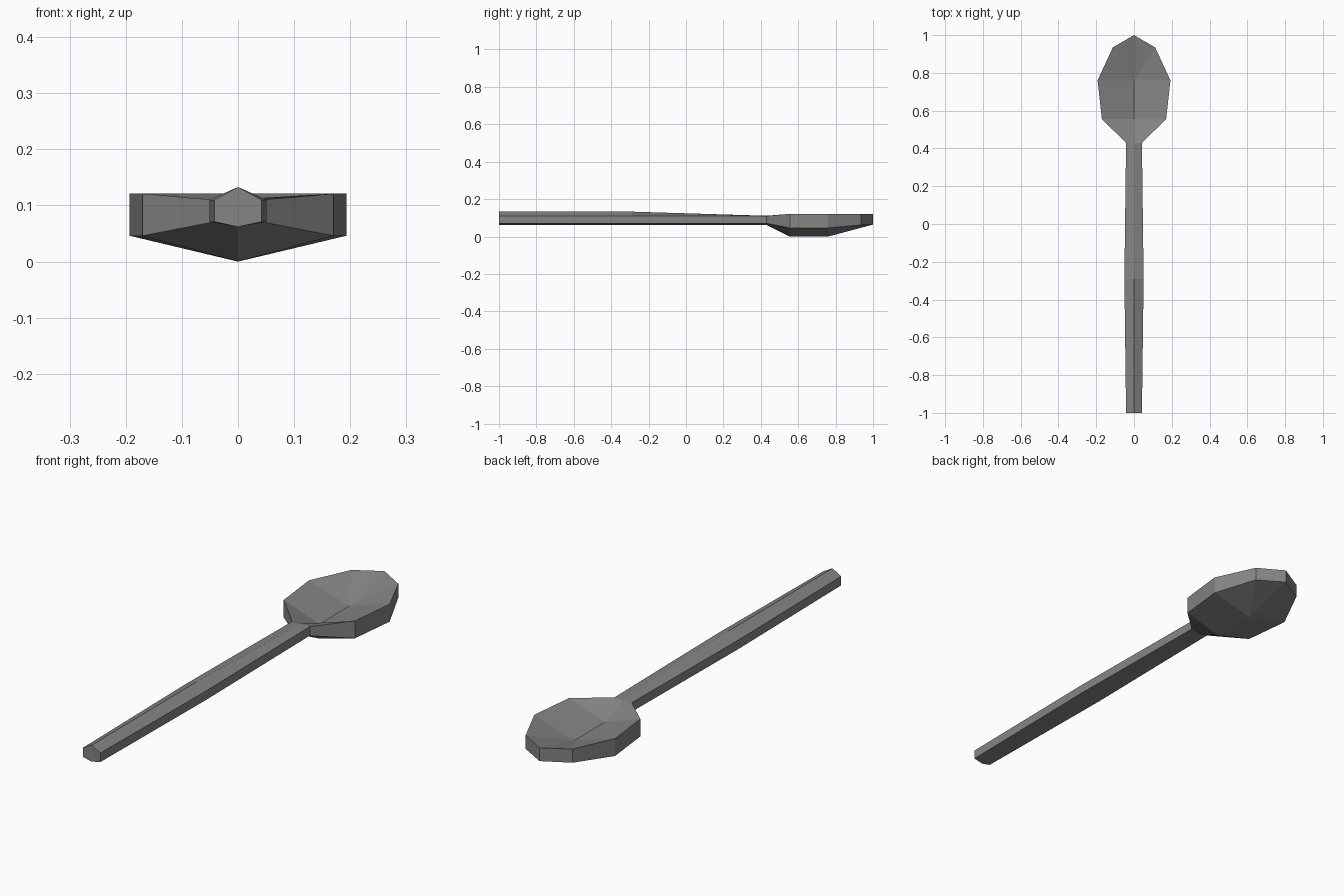
import bpy, bmesh

if "Cube" in bpy.data.objects:
    bpy.data.objects.remove(bpy.data.objects["Cube"])

steel = bpy.data.materials.new("dark grey metal")
steel.diffuse_color = (0.24, 0.23, 0.23, 1)
steel.use_nodes = True
steel.node_tree.nodes["Principled BSDF"].inputs["Base Color"].default_value = steel.diffuse_color


def ring(bm, y, half, top, high, low, bottom):
    """Six-sided cross-section: ridge or crease on top, walls, keel below."""
    pts = [(0, top), (half, high), (half, low), (0, bottom), (-half, low), (-half, high)]
    return [bm.verts.new((x, y, z)) for x, z in pts]


def loft(bm, stations):
    rings = [ring(bm, *s) for s in stations]
    for a, b in zip(rings, rings[1:]):
        for i in range(6):
            j = (i + 1) % 6
            bm.faces.new((a[i], a[j], b[j], b[i]))
    return rings


def finish(bm, name):
    bmesh.ops.recalc_face_normals(bm, faces=bm.faces)
    mesh = bpy.data.meshes.new(name)
    bm.to_mesh(mesh)
    bm.free()
    mesh.materials.append(steel)
    ob = bpy.data.objects.new(name, mesh)
    bpy.context.collection.objects.link(ob)


NECK = (0.43, 0.042, 0.111, 0.11, 0.071, 0.062)

# handle: hexagonal bar, widest near the middle, open where it meets the bowl
bm = bmesh.new()
rings = loft(bm, [(-1.0, 0.042, 0.133, 0.11, 0.071, 0.062),
                  (-0.29, 0.051, 0.133, 0.11, 0.071, 0.062),
                  NECK])
bm.faces.new(rings[0])
finish(bm, "handle")

# bowl: creased hollow on top, keeled underside
bm = bmesh.new()
rings = loft(bm, [NECK,
                  (0.555, 0.17, 0.062, 0.121, 0.046, 0.0),
                  (0.76, 0.193, 0.062, 0.121, 0.046, 0.0)])
crease, r_hi, r_lo, keel, l_lo, l_hi = rings[-1]

# bowl nose: faces fan out from the crease and keel to the pointed tip
tip_hi = bm.verts.new((0, 1.0, 0.121))
tip_lo = bm.verts.new((0, 1.0, 0.064))
for hi, lo, x in ((r_hi, r_lo, 0.112), (l_hi, l_lo, -0.112)):
    c_hi = bm.verts.new((x, 0.935, 0.121))
    c_lo = bm.verts.new((x, 0.935, 0.062))
    for f in ((crease, hi, c_hi), (crease, c_hi, tip_hi),
              (keel, lo, c_lo), (keel, c_lo, tip_lo),
              (hi, lo, c_lo, c_hi), (c_hi, c_lo, tip_lo, tip_hi)):
        bm.faces.new(f)
finish(bm, "bowl")
